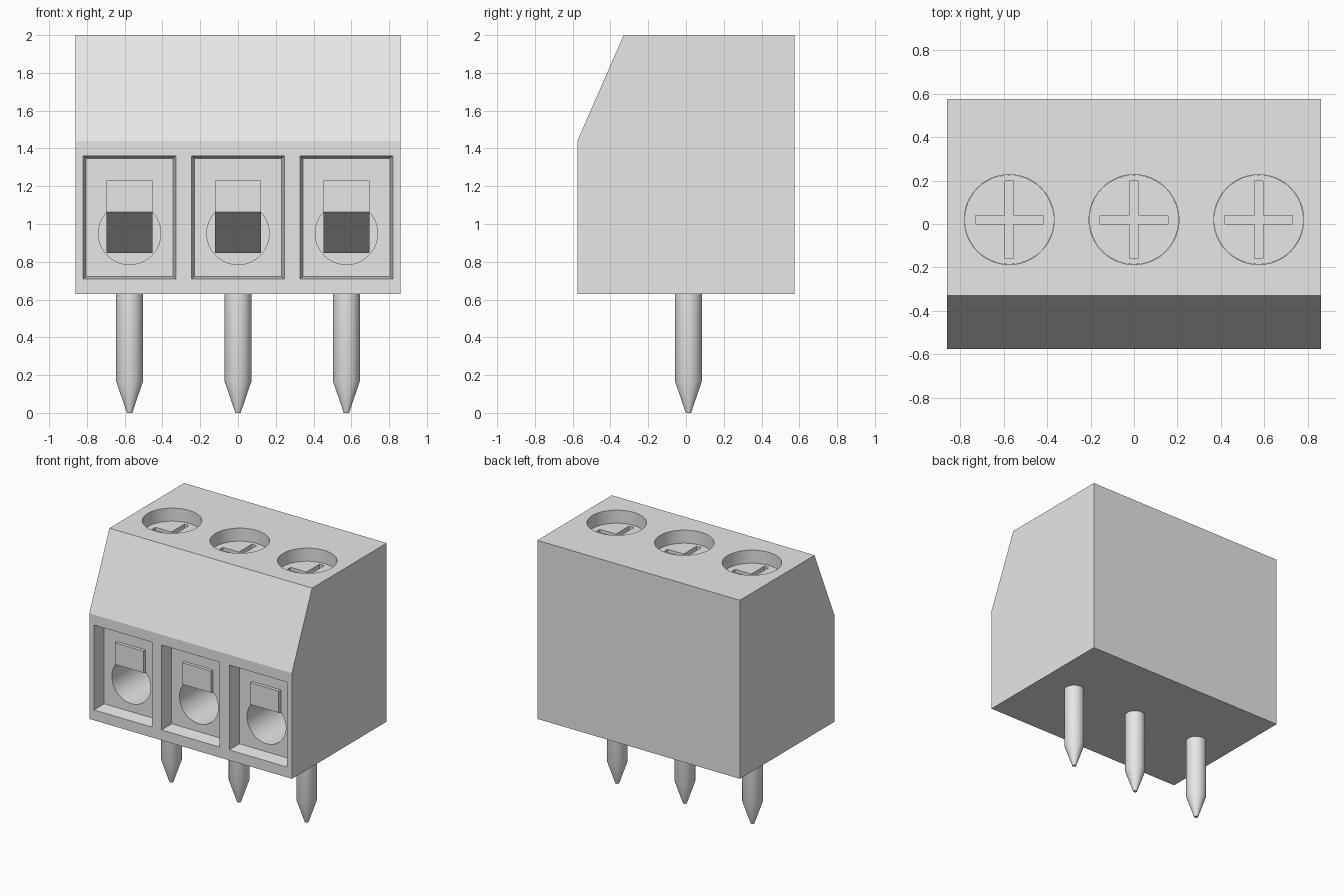
import bpy, bmesh, math
from mathutils import Matrix

cube = bpy.data.objects.get("Cube")
if cube:
    bpy.data.objects.remove(cube, do_unlink=True)

grey = bpy.data.materials.new("light_grey")
grey.use_nodes = True
colour = (0.8, 0.8, 0.8, 1)
grey.diffuse_color = colour
grey.node_tree.nodes["Principled BSDF"].inputs["Base Color"].default_value = colour

PITCH = 0.574


def finish(name, bm):
    bmesh.ops.recalc_face_normals(bm, faces=bm.faces)
    mesh = bpy.data.meshes.new(name)
    bm.to_mesh(mesh)
    bm.free()
    mesh.materials.append(grey)
    obj = bpy.data.objects.new(name, mesh)
    bpy.context.collection.objects.link(obj)
    return obj


def extrude_profile(name, points, x, half_width):
    """Extrude a closed (y, z) profile along x."""
    bm = bmesh.new()
    face = bm.faces.new([bm.verts.new((x - half_width, y, z)) for y, z in points])
    out = bmesh.ops.extrude_face_region(bm, geom=[face])
    moved = [v for v in out["geom"] if isinstance(v, bmesh.types.BMVert)]
    bmesh.ops.translate(bm, verts=moved, vec=(2 * half_width, 0, 0))
    return finish(name, bm)


def block(name, centre, size):
    x, y, z = centre
    h, d = size[1] / 2, size[2] / 2
    return extrude_profile(name, [(y - h, z - d), (y + h, z - d), (y + h, z + d), (y - h, z + d)],
                           x, size[0] / 2)


def cylinder(name, centre, radius, depth, axis="Z"):
    bm = bmesh.new()
    turn = Matrix.Rotation(math.pi / 2, 4, "X") if axis == "Y" else Matrix()
    bmesh.ops.create_cone(bm, cap_ends=True, segments=48, radius1=radius, radius2=radius,
                          depth=depth, matrix=Matrix.Translation(centre) @ turn)
    return finish(name, bm)


def frustum(name, x, z, y_front, y_back, outer, inner):
    """Tapered rectangular pocket shape, narrowing towards the back."""
    bm = bmesh.new()
    rings = []
    for y, (w, h) in ((y_front, outer), (y_back, inner)):
        rings.append([bm.verts.new((x + sx * w, y, z + sz * h))
                      for sx, sz in ((-1, -1), (1, -1), (1, 1), (-1, 1))])
    front, back = rings
    bm.faces.new(front)
    bm.faces.new(back)
    for i in range(4):
        j = (i + 1) % 4
        bm.faces.new((front[i], front[j], back[j], back[i]))
    return finish(name, bm)


def cut(target, cutter):
    mod = target.modifiers.new("cut", "BOOLEAN")
    mod.operation = "DIFFERENCE"
    mod.solver = "EXACT"
    mod.object = cutter
    activate(target)
    bpy.ops.object.modifier_apply(modifier=mod.name)
    bpy.data.objects.remove(cutter, do_unlink=True)


def activate(obj):
    bpy.ops.object.select_all(action="DESELECT")
    obj.select_set(True)
    bpy.context.view_layer.objects.active = obj


def smooth(obj):
    activate(obj)
    bpy.ops.object.shade_smooth_by_angle(angle=math.radians(20))


# Housing with sloped front shoulder
housing = extrude_profile("housing", [(-0.575, 0.63), (0.575, 0.63), (0.575, 2.0),
                                      (-0.33, 2.0), (-0.575, 1.44)], 0, 0.86)

for side, x in (("right", -PITCH), ("middle", 0), ("left", PITCH)):
    # Wire entry pocket, round wire hole and screw well
    cut(housing, frustum("pocket_cutter", x, 1.035, -0.585, -0.475, (0.247, 0.327), (0.23, 0.312)))
    cut(housing, cylinder("hole_cutter", (x, -0.21, 0.95), 0.165, 0.62, "Y"))
    cut(housing, cylinder("well_cutter", (x, 0.02, 1.95), 0.207, 0.3))

    # Screw head with cross slot
    screw = cylinder(side + "_screw", (x, 0.02, 1.85), 0.206, 0.1)
    cut(screw, block("slot_cutter", (x, 0.02, 1.9), (0.312, 0.04, 0.1)))
    cut(screw, block("slot_cutter", (x, 0.02, 1.9), (0.04, 0.356, 0.1)))
    smooth(screw)

    # Clamp tongue bending down into the wire hole
    extrude_profile(side + "_clamp_tongue",
                    [(-0.5, 1.23), (-0.5, 1.064), (-0.14, 0.91), (0.0, 0.847),
                     (0.0, 0.88), (-0.14, 0.945), (-0.46, 1.09), (-0.46, 1.23)], x, 0.122)

    # Solder pin with pointed tip
    bm = bmesh.new()
    profile = [(0, 0), (0.014, 0), (0.072, 0.17), (0.072, 0.64), (0, 0.64)]
    verts = [bm.verts.new((r, 0, z)) for r, z in profile]
    edges = [bm.edges.new(pair) for pair in zip(verts, verts[1:])]
    bmesh.ops.spin(bm, geom=verts + edges, cent=(0, 0, 0), axis=(0, 0, 1),
                   angle=2 * math.pi, steps=32)
    bmesh.ops.remove_doubles(bm, verts=bm.verts, dist=0.0005)
    bmesh.ops.translate(bm, verts=bm.verts, vec=(x, 0.013, 0))
    smooth(finish(side + "_pin", bm))

smooth(housing)
